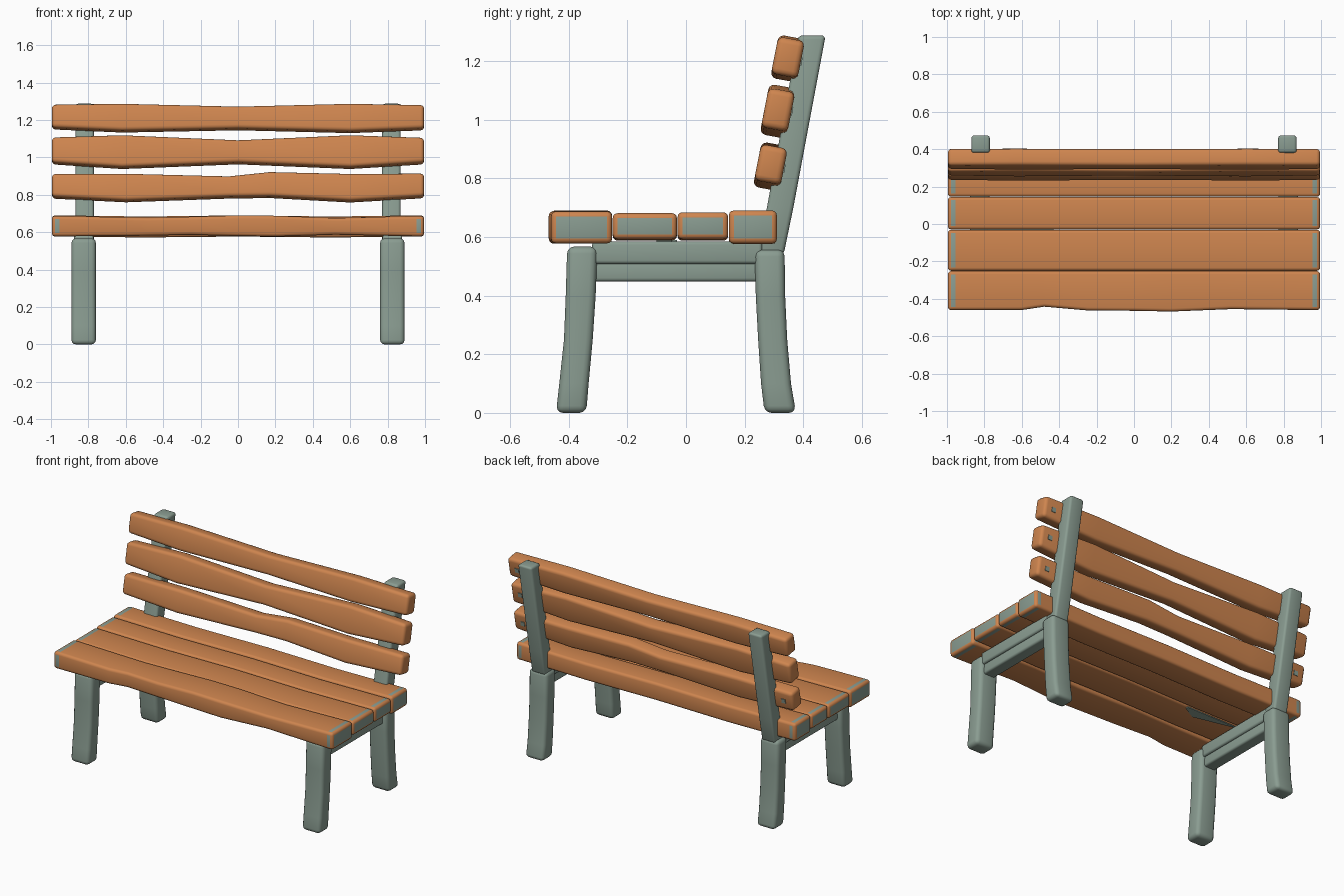
import bpy, bmesh, math
from mathutils import Vector

if "Cube" in bpy.data.objects:
    bpy.data.objects.remove(bpy.data.objects["Cube"])


def material(name, color):
    m = bpy.data.materials.new(name)
    m.diffuse_color = (*color, 1)
    m.use_nodes = True
    m.node_tree.nodes["Principled BSDF"].inputs["Base Color"].default_value = m.diffuse_color
    return m


wood = material("orange wood", (0.62, 0.235, 0.078))
stone = material("grey green", (0.255, 0.335, 0.285))


def loft(name, rings, mats, bevel=0.018, rule=None):
    """Skin four-cornered rings into a closed bar with rounded edges."""
    bm = bmesh.new()
    vs = [[bm.verts.new(p) for p in r] for r in rings]
    for a, b in zip(vs, vs[1:]):
        for i in range(4):
            j = (i + 1) % 4
            bm.faces.new((a[i], a[j], b[j], b[i]))
    bm.faces.new(vs[0])
    bm.faces.new(vs[-1])
    bmesh.ops.recalc_face_normals(bm, faces=bm.faces)
    if rule:
        for f in bm.faces:
            f.material_index = rule(f.calc_center_median())
    if bevel:
        sharp = [e for e in bm.edges if e.calc_face_angle(0) > math.radians(45)]
        bmesh.ops.bevel(bm, geom=sharp, offset=bevel, segments=3,
                        profile=0.5, affect='EDGES', clamp_overlap=True)
    me = bpy.data.meshes.new(name)
    bm.to_mesh(me)
    bm.free()
    for m in mats:
        me.materials.append(m)
    ob = bpy.data.objects.new(name, me)
    bpy.context.collection.objects.link(ob)
    bpy.ops.object.select_all(action='DESELECT')
    ob.select_set(True)
    bpy.context.view_layer.objects.active = ob
    bpy.ops.object.shade_smooth_by_angle(angle=math.radians(35))
    return ob


def upright(name, x, width, stations, bevel=0.02):
    """Bar running upwards; stations are (z, front y, back y)."""
    h = width / 2
    rings = [[(x - h, a, z), (x + h, a, z), (x + h, b, z), (x - h, b, z)]
             for z, a, b in stations]
    return loft(name, rings, [stone], bevel)


def rail(name, x, width, y0, y1, z0, z1):
    h = width / 2
    rings = [[(x - h, y, z0), (x + h, y, z0), (x + h, y, z1), (x - h, y, z1)]
             for y in (y0, y1)]
    return loft(name, rings, [stone], 0.012)


# Seat planks with painted ends
def seat_plank(name, y0, y1, waves):
    rings = []
    for x, dy, bottom, top in waves:
        rings.append([(x, y0 + dy, bottom), (x, y1, bottom),
                      (x, y1, top), (x, y0 + dy, top)])
    loft(name, rings, [wood, stone], 0.017, lambda c: int(abs(c.x) > 0.955))


seat_plank("seat_plank_front", -0.46, -0.252, [
    (-0.995, 0, .578, .687), (-0.955, 0, .578, .687), (-0.6, 0, .58, .68),
    (-0.48, .018, .582, .678), (-0.25, -.002, .586, .683), (0, -.004, .58, .69),
    (0.2, -.008, .577, .688), (0.52, .005, .587, .676), (0.955, 0, .578, .687),
    (0.995, 0, .578, .687)])
for name, y0, y1, lo, hi in (("seat_plank_middle_front", -.25, -.031, .592, .681),
                             ("seat_plank_middle_back", -.029, .144, .592, .684),
                             ("seat_plank_back", .146, .31, .577, .69)):
    seat_plank(name, y0, y1, [
        (-0.995, 0, lo, hi), (-0.955, 0, lo, hi), (-0.5, 0, lo - .005, hi - .006),
        (0, 0, lo, hi), (0.5, 0, lo - .005, hi - .006), (0.955, 0, lo, hi),
        (0.995, 0, lo, hi)])

# Painted patch under the seat
loft("under_seat_patch", [[(x, -.03 - w, z), (x, -.03, z), (x, -.03, z + .006),
     (x, -.03 - w, z + .006)] for x, w, z in
     ((-.78, .01, .583), (-.52, .07, .583), (-.43, .02, .583))], [stone], 0)

# Backrest slats, leaning back along the posts
SLOPE = 0.185
lean = math.atan(SLOPE)
depth = Vector((0, math.cos(lean), -math.sin(lean))) * 0.092


def slat(name, y_ref, z_ref, waves):
    rings = []
    for x, bottom, top in waves:
        lo = Vector((x, y_ref + (bottom - z_ref) * SLOPE, bottom + .008))
        hi = Vector((x, y_ref + (top - z_ref) * SLOPE, top))
        rings.append([lo, lo + depth, hi + depth, hi])
    loft(name, rings, [wood], 0.02)


slats = (
    ("backrest_slat_top", .315, 1.285, [(-.995, 1.155, 1.285), (-.62, 1.138, 1.29),
     (0, 1.15, 1.275), (.6, 1.135, 1.29), (.995, 1.15, 1.283)]),
    ("backrest_slat_middle", .283, 1.115, [(-.995, .968, 1.11), (-.62, .943, 1.122),
     (0, .968, 1.095), (.6, .943, 1.122), (.995, .968, 1.108)]),
    ("backrest_slat_bottom", .257, .92, [(-.995, .785, .915), (-.6, .765, .916),
     (-.05, .785, .902), (.17, .788, .925), (.6, .764, .915), (.995, .787, .917)]))
for s in slats:
    slat(*s)

# Small pegs on the slat backs
for x, s in ((.93, 0), (.93, 1), (.93, 2), (-.93, 2)):
    _, y, z, _ = slats[s]
    c = Vector((x, y - .07 * SLOPE, z - .07)) + depth
    n = depth.normalized()
    up = Vector((0, math.sin(lean), math.cos(lean))) * .014
    side = Vector((.014, 0, 0))
    loft("slat_peg", [[c + n * d - side - up, c + n * d + side - up,
                       c + n * d + side + up, c + n * d - side + up]
                      for d in (-.004, .003)], [stone], 0)

# Legs, posts and rails on both sides
for side, sx in (("left", -1), ("right", 1)):
    x = sx * 0.825
    upright("front_leg_" + side, x, .13, [
        (0, -.443, -.34), (.1, -.432, -.332), (.25, -.416, -.318),
        (.4, -.41, -.308), (.567, -.405, -.302)], .024)
    upright("rear_leg_" + side, x, .13, [
        (0, .268, .375), (.1, .256, .358), (.25, .246, .345),
        (.4, .238, .338), (.557, .234, .336)], .024)
    upright("back_post_" + side, sx * .82, .098, [
        (.54, .24, .333), (.7, .276, .366), (1.287, .383, .476)], .014)
    rail("upper_rail_" + side, x, .105, -.32, .26, .508, .585)
    rail("lower_rail_" + side, x, .08, -.33, .26, .448, .515)
